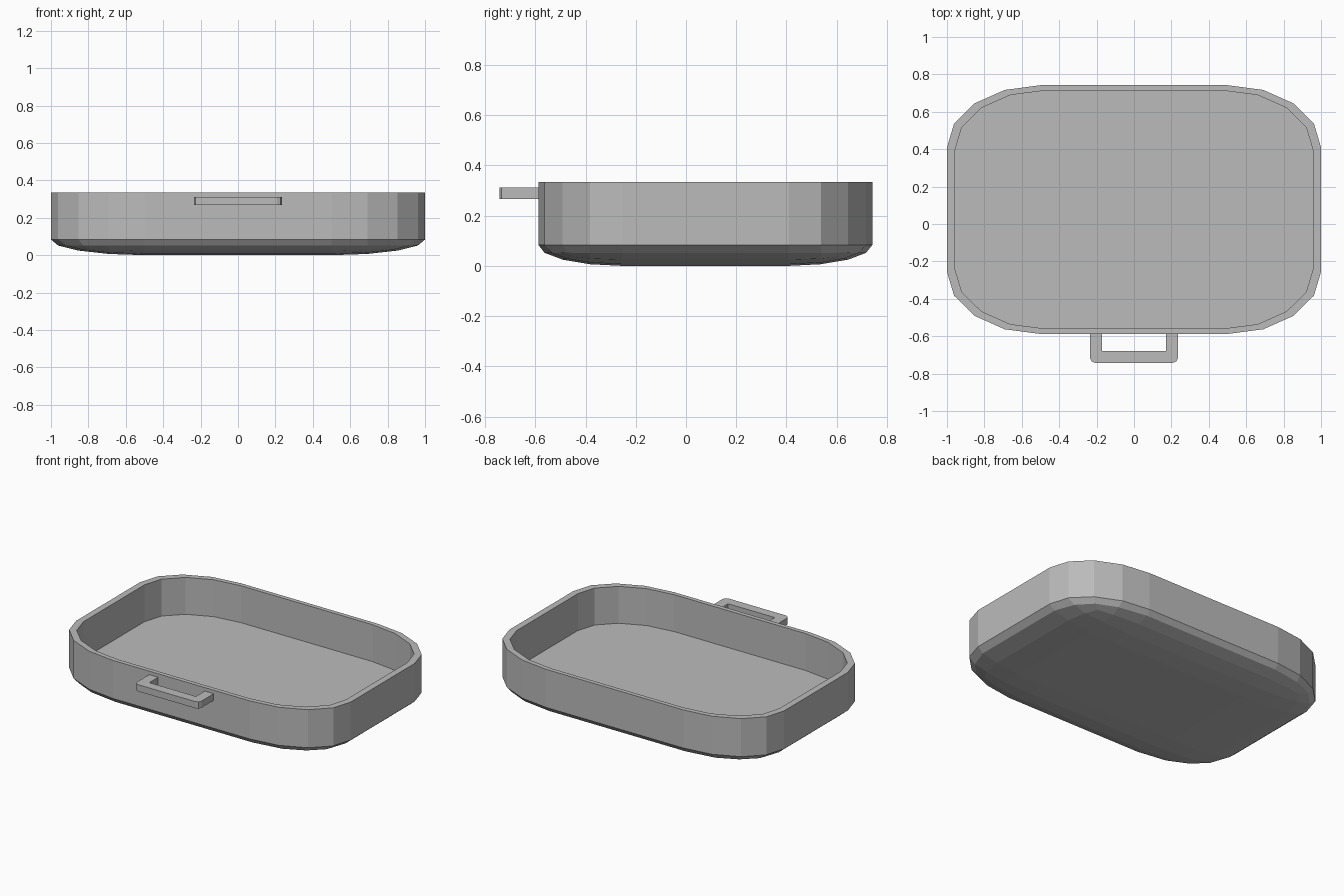
import bpy, bmesh
from mathutils import Vector

cube = bpy.data.objects.get("Cube")
if cube:
    bpy.data.objects.remove(cube, do_unlink=True)

GREY = (0.5, 0.5, 0.5, 1)
grey = bpy.data.materials.new("plain_grey")
grey.use_nodes = True
grey.diffuse_color = GREY
grey.node_tree.nodes["Principled BSDF"].inputs["Base Color"].default_value = GREY


def finish(name, bm, location):
    """Turn a bmesh into a flat shaded grey object."""
    bmesh.ops.recalc_face_normals(bm, faces=bm.faces)
    mesh = bpy.data.meshes.new(name)
    bm.to_mesh(mesh)
    bm.free()
    mesh.materials.append(grey)
    obj = bpy.data.objects.new(name, mesh)
    obj.location = location
    bpy.context.collection.objects.link(obj)
    return obj


def top_face(bm):
    return max(bm.faces, key=lambda f: f.calc_center_median().z)


# Tray: a box rounded on every edge but the rim, then stretched flat
HALF_Y, HALF_Z, CENTRE_Y = 0.665, 0.167, 0.077
bm = bmesh.new()
bmesh.ops.create_cube(bm, size=2)
rounded = [e for e in bm.edges if min(v.co.z for v in e.verts) < 0]
bmesh.ops.bevel(bm, geom=rounded, offset=0.5, segments=4, profile=0.5,
                affect='EDGES', clamp_overlap=False)
bmesh.ops.scale(bm, vec=(1, HALF_Y, HALF_Z), verts=bm.verts)

# Hollow: shrink the top face to leave a rim, then sink it to the floor
for scale, drop in ((0.957, 0), (1, -0.243)):
    lid = top_face(bm)
    new = bmesh.ops.extrude_discrete_faces(bm, faces=[lid])["faces"][0]
    bmesh.ops.scale(bm, vec=(scale, scale, 1), verts=new.verts)
    bmesh.ops.translate(bm, vec=(0, 0, drop), verts=new.verts)
finish("tray", bm, (0, CENTRE_Y, HALF_Z))

# Handle: a flat U loop with rounded outer corners
half_outline = [(0.235, -0.575), (0.235, -0.716), (0.227, -0.734), (0.209, -0.742)]
half_inner = [(0.17, -0.68), (0.17, -0.575)]


def mirrored(points):
    return [(-x, y) for x, y in reversed(points)]


outline = half_outline + mirrored(half_outline) + mirrored(half_inner) + half_inner
bm = bmesh.new()
face = bm.faces.new([bm.verts.new((x, y, 0)) for x, y in outline])
sides = bmesh.ops.extrude_face_region(bm, geom=[face])["geom"]
bmesh.ops.translate(bm, vec=Vector((0, 0, 0.044)),
                    verts=[g for g in sides if isinstance(g, bmesh.types.BMVert)])
finish("handle", bm, (0, 0, 0.267))
